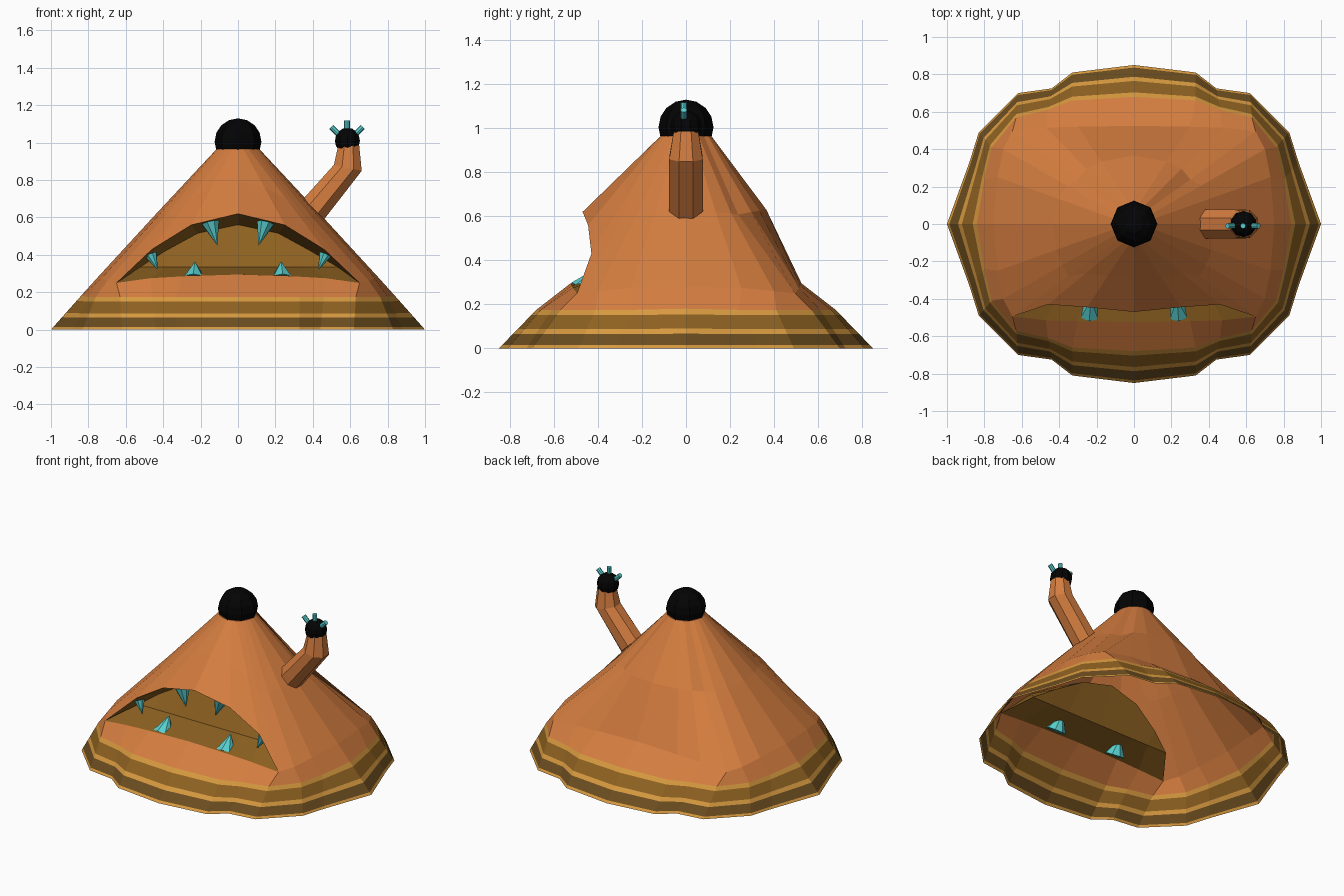
import bpy, bmesh, math
from mathutils import Vector

if "Cube" in bpy.data.objects:
    bpy.data.objects.remove(bpy.data.objects["Cube"])


def material(name, r, g, b):
    m = bpy.data.materials.new(name)
    m.diffuse_color = (r, g, b, 1)
    m.use_nodes = True
    m.node_tree.nodes["Principled BSDF"].inputs["Base Color"].default_value = m.diffuse_color
    return m


ORANGE = material("orange", 0.66, 0.205, 0.05)
YELLOW = material("yellow", 0.68, 0.32, 0.05)
BROWN = material("brown", 0.27, 0.12, 0.015)
DARK = material("dark_brown", 0.15, 0.075, 0.014)
BLACK = material("black", 0.001, 0.001, 0.001)
TEAL = material("teal", 0.10, 0.62, 0.62)


def make(name, bm, mats):
    me = bpy.data.meshes.new(name)
    bm.to_mesh(me)
    bm.free()
    for m in mats:
        me.materials.append(m)
    ob = bpy.data.objects.new(name, me)
    bpy.context.collection.objects.link(ob)
    return ob


def ring(q):
    """Mirror a quarter outline of 7 (x, y, z) points into 24 points."""
    pts = list(q) + [(-x, y, z) for x, y, z in q[-2::-1]]
    pts += [(-x, -y, z) for x, y, z in q[1:]] + [(x, -y, z) for x, y, z in q[-2:0:-1]]
    return [Vector(p) for p in pts]


def bridge(bm, a, b, mat=0, closed=True):
    va, vb = [bm.verts.new(p) for p in a], [bm.verts.new(p) for p in b]
    n = len(a)
    for i in range(n if closed else n - 1):
        j = (i + 1) % n
        bm.faces.new((va[i], va[j], vb[j], vb[i])).material_index = mat


def finish(bm):
    # weld seams, drop collapsed faces and face everything the same way
    bmesh.ops.remove_doubles(bm, verts=bm.verts, dist=0.0005)
    bmesh.ops.recalc_face_normals(bm, faces=bm.faces)


# outlines of the body from the ground up
base = ring([(1, 0, 0), (.88, .33, 0), (.83, .49, 0), (.62, .70, 0),
             (.44, .725, 0), (.33, .81, 0), (0, .85, 0)])
band = ring([(.84, 0, .18), (.80, .24, .175), (.76, .41, .175), (.63, .57, .175),
             (.46, .61, .175), (.33, .66, .175), (0, .68, .175)])
lip = ring([(.75, 0, .28), (.73, .25, .275), (.70, .40, .26), (.65, .495, .25),
            (.47, .515, .275), (.30, .52, .285), (0, .525, .295)])
top = [Vector((.115 * math.cos(a), .115 * math.sin(a), .965))
       for a in (math.tau * i / 24 for i in range(24))]

# upper edge of the body follows the lip ring, but arches over the mouth
upper = [p.copy() for p in lip]
for k, (x, y, z) in enumerate([(0, -.47, .62), (.25, -.445, .56), (.46, -.43, .43)]):
    upper[18 + k] = Vector((x, y, z))
    upper[18 - k] = Vector((-x, y, z))

# halfway up, the boxy outline becomes an ellipse, drawn in at the back corners
middle = [u.lerp(t, .5) for u, t in zip(upper, top)]
for i, p in enumerate(middle):
    if not 16 <= i <= 20:
        b = .365 if p.y > 0 else .47
        s = (.95 if i in (3, 9) else 1) / math.hypot(p.x / .435, p.y / b)
        p.x, p.y = p.x * s, p.y * s

# body shell, open underneath, with striped hem
bm = bmesh.new()
stops = [0, .08, .37, .5, .86, 1]
hem = [[a.lerp(b, t) for a, b in zip(base, band)] for t in stops]
for k, m in enumerate([1, 3, 1, 2, 1]):
    bridge(bm, hem[k], hem[k + 1], m)
bridge(bm, band, lip)
bridge(bm, upper, middle)
bridge(bm, middle, top)
bm.faces.new([bm.verts.new(p) for p in top])
finish(bm)
make("body", bm, [ORANGE, YELLOW, BROWN, DARK])

# mouth lining: roof, back wall and floor sloping down to the lower lip
bm = bmesh.new()
lower = lip[15:22]
arch = upper[15:22]
roof = [Vector((p.x * .86, -.21 - .3 * p.x ** 2, .28 + (p.z - .25) * .76)) for p in arch]
knee = [Vector((p.x * .82, -.33, .335)) for p in lower]
for i in (0, 6):
    roof[i] = knee[i].copy()
bridge(bm, arch, roof, closed=False)
for i in range(6):
    quad = [knee[i], knee[i + 1], roof[i + 1], roof[i]]
    if i == 0:
        quad = quad[:3]
    elif i == 5:
        quad = [quad[0], quad[1], quad[3]]
    bm.faces.new([bm.verts.new(p) for p in quad])
bridge(bm, knee, lower, closed=False)
finish(bm)
make("mouth", bm, [BROWN])


def cone(name, a, b, r1, r2, mat, sides=8):
    a, b = Vector(a), Vector(b)
    d = b - a
    bm = bmesh.new()
    bmesh.ops.create_cone(bm, cap_ends=True, segments=sides, radius1=r1,
                          radius2=r2, depth=d.length)
    bm.transform(d.to_track_quat('Z', 'Y').to_matrix().to_4x4())
    bmesh.ops.translate(bm, verts=bm.verts, vec=(a + b) / 2)
    return make(name, bm, [mat])


def ball(name, loc, r, seg, rings):
    bm = bmesh.new()
    bmesh.ops.create_uvsphere(bm, u_segments=seg, v_segments=rings, radius=r)
    bmesh.ops.translate(bm, verts=bm.verts, vec=loc)
    return make(name, bm, [BLACK])


# teeth, mirrored left and right
for s, side in ((-1, "left"), (1, "right")):
    cone("upper_tooth_" + side, (s * .15, -.385, .585), (s * .11, -.40, .45), .055, 0, TEAL)
    cone("corner_tooth_" + side, (s * .465, -.39, .40), (s * .43, -.41, .32), .035, 0, TEAL)
    cone("lower_tooth_" + side, (s * .235, -.465, .265), (s * .23, -.405, .365), .065, 0, TEAL)

# top knob and hand
ball("knob", (0, 0, 1.005), .125, 8, 8)
ball("hand", (.585, 0, 1.01), .07, 10, 8)

# bent arm
bm = bmesh.new()
path = [((.405, 0, .645), .078, 45), ((.587, 0, .865), .076, 12), ((.592, 0, .985), .056, 0)]
loops = []
for c, r, tilt in path:
    t = math.radians(tilt)
    u = Vector((math.cos(t), 0, -math.sin(t)))
    loops.append([Vector(c) + r / math.cos(math.pi / 8) *
                  (u * math.cos(a) + Vector((0, math.sin(a), 0)))
                  for a in (math.tau * (i + .5) / 8 for i in range(8))])
bridge(bm, loops[0], loops[1])
bridge(bm, loops[1], loops[2])
for l in (loops[0], loops[2]):
    bm.faces.new([bm.verts.new(p) for p in l])
finish(bm)
make("arm", bm, [ORANGE])

# three stubby fingers
for k, deg in enumerate((-45, 0, 45)):
    a = math.radians(deg)
    d = Vector((math.sin(a), 0, math.cos(a)))
    c = Vector((.583, -.01, 1.0))
    cone("finger_%d" % (k + 1), c + d * .04, c + d * .118, .015, .015, TEAL)
